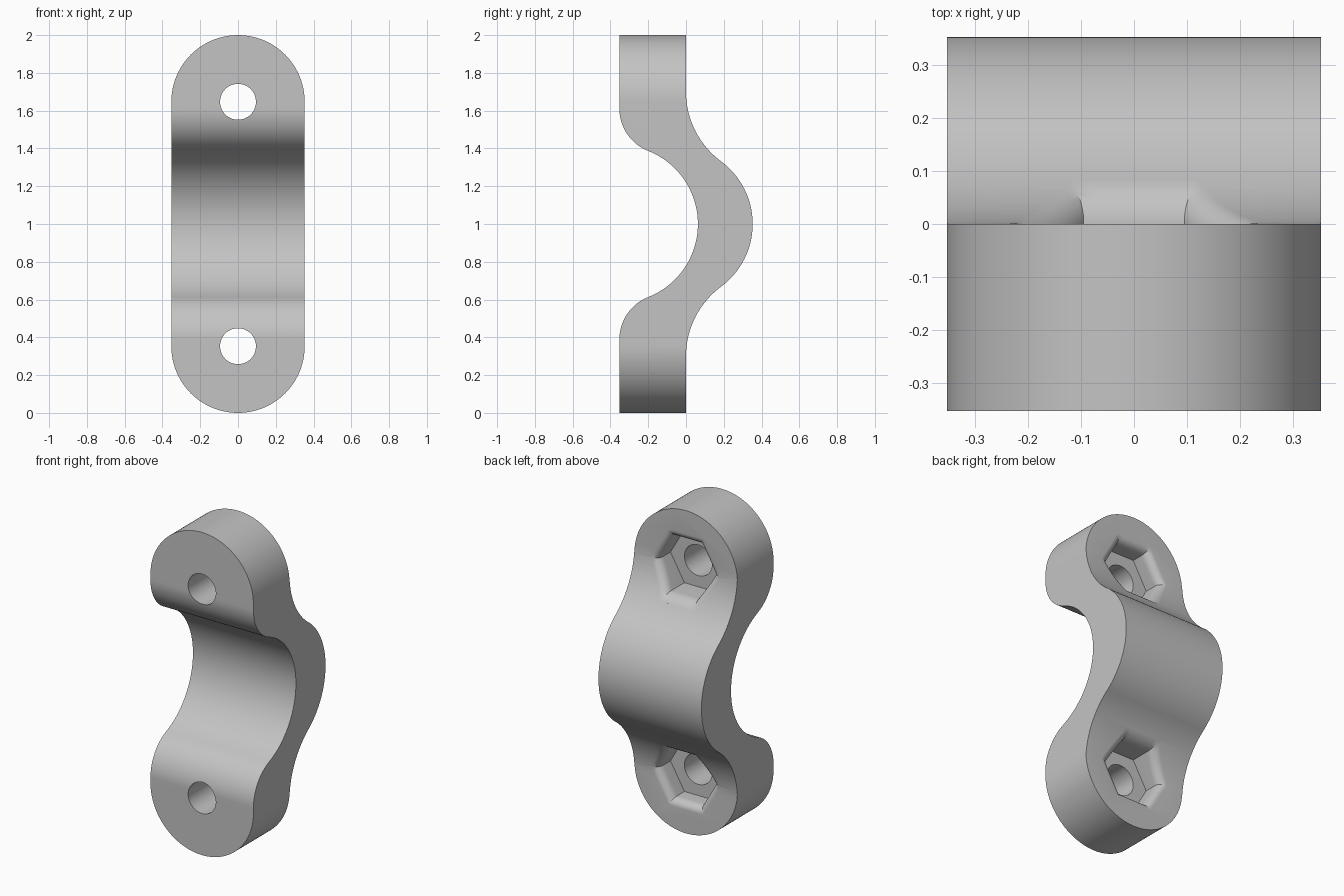
import bpy, bmesh
from math import sin, cos, pi, atan2, sqrt, hypot

cube = bpy.data.objects.get("Cube")
if cube:
    bpy.data.objects.remove(cube)

HALF = 0.353            # half width, end radius and plate thickness
HOLE_Z = 2 - HALF       # height of the upper bolt axis
BEND, BEND_Z = 0.4575, 1.70   # outer root fillet: radius and centre height

grey = bpy.data.materials.new("light_grey")
grey.use_nodes = True
colour = (0.55, 0.55, 0.55, 1)
grey.diffuse_color = colour
grey.node_tree.nodes["Principled BSDF"].inputs["Base Color"].default_value = colour


def finish(name, bm):
    bmesh.ops.recalc_face_normals(bm, faces=bm.faces)
    mesh = bpy.data.meshes.new(name)
    bm.to_mesh(mesh)
    bm.free()
    mesh.materials.append(grey)
    ob = bpy.data.objects.new(name, mesh)
    bpy.context.collection.objects.link(ob)
    return ob


def loft(name, rings):
    """Closed solid through rings with equal point counts."""
    bm = bmesh.new()
    loops = [[bm.verts.new(p) for p in ring] for ring in rings]
    n = len(loops[0])
    for a, b in zip(loops, loops[1:]):
        for i in range(n):
            j = (i + 1) % n
            bm.faces.new((a[i], a[j], b[j], b[i]))
    bm.faces.new(loops[0])
    bm.faces.new(loops[-1])
    return finish(name, bm)


def arc(cy, cz, r, a0, a1, n=24):
    return [(cy + r * cos(a0 + (a1 - a0) * i / n), cz + r * sin(a0 + (a1 - a0) * i / n))
            for i in range(n + 1)]


def boolean(target, tool, mode):
    mod = target.modifiers.new("cut", 'BOOLEAN')
    mod.operation, mod.object, mod.solver = mode, tool, 'EXACT'
    bpy.context.view_layer.objects.active = target
    bpy.ops.object.modifier_apply(modifier=mod.name)
    bpy.data.objects.remove(tool)


def half_contour(c, r, fillet_y, fillet_z, fillet_r):
    """Main arc from mid height, then the tangent fillet of opposite curvature."""
    t = atan2(fillet_z - 1, fillet_y - c)
    return arc(c, 1, r, 0, t) + arc(fillet_y, fillet_z, fillet_r, t + pi, pi)[
        ::1][1:] if t + pi < pi else arc(c, 1, r, 0, t) + arc(
        fillet_y, fillet_z, fillet_r, t + pi, pi)[1:]


def mirrored(half):
    """Full bottom-to-top contour from the upper half."""
    return [(y, 2 - z) for y, z in reversed(half[1:])] + half


# Bent strap: side profile swept across the width
inner = mirrored(half_contour(-HALF, 0.416, -0.111, 1.612, 0.242) + [(-HALF, 2.2)])
outer = mirrored(half_contour(-0.06, 0.413, BEND, BEND_Z, BEND) + [(0, 2.2)])
profile = inner + outer[::-1]
clamp = loft("clamp_bracket", [[(x, y, z) for y, z in profile] for x in (-0.6, 0.6)])

# Rounded ends
outline = arc(0, HOLE_Z, HALF, 0, pi, 64) + arc(0, HALF, HALF, pi, 2 * pi, 64)
boolean(clamp, loft("outline_cutter", [[(x, y, z) for x, z in outline] for y in (-0.8, 0.8)]),
        'INTERSECT')


def surface(z):
    """Depth of the back face at a height near the upper pocket."""
    d = BEND_Z - z
    return BEND - sqrt(BEND ** 2 - d ** 2) if d > 0 else 0


def hexagon(radius, steps=8):
    corners = [(radius * cos(k * pi / 3), radius * sin(k * pi / 3)) for k in range(6)]
    points = []
    for k in range(6):
        (x0, z0), (x1, z1) = corners[k], corners[(k + 1) % 6]
        points += [(x0 + (x1 - x0) * i / steps, z0 + (z1 - z0) * i / steps)
                   for i in range(steps)]
    return points


# Hexagonal nut pockets with rounded rims, and bolt holes
def place(ring, side):
    return [(x, y, 1 + side * (HOLE_Z - 1 + z)) for x, y, z in ring]


NUT, RIM, FLOOR = 0.19, 0.05, -0.12
for side in (1, -1):
    rings = [[(x, FLOOR, z) for x, z in hexagon(NUT)]]
    for i in range(9):
        a = i / 8 * pi / 2
        rings.append([(x, surface(HOLE_Z + z) - RIM * (1 - sin(a)), z)
                      for x, z in hexagon(NUT + RIM * (1 - cos(a)))])
    rings.append([(x, 0.4, z) for x, z in hexagon(NUT + RIM)])
    boolean(clamp, loft("pocket_cutter", [place(r, side) for r in rings]), 'DIFFERENCE')
    circle = arc(0, 0, 0.095, 0, 2 * pi, 64)[:-1]
    boolean(clamp, loft("hole_cutter", [place([(x, y, z) for x, z in circle], side)
                                        for y in (-0.6, 0.05)]), 'DIFFERENCE')

bpy.ops.object.select_all(action='DESELECT')
clamp.select_set(True)
bpy.context.view_layer.objects.active = clamp
bpy.ops.object.shade_smooth_by_angle(angle=pi / 6)
